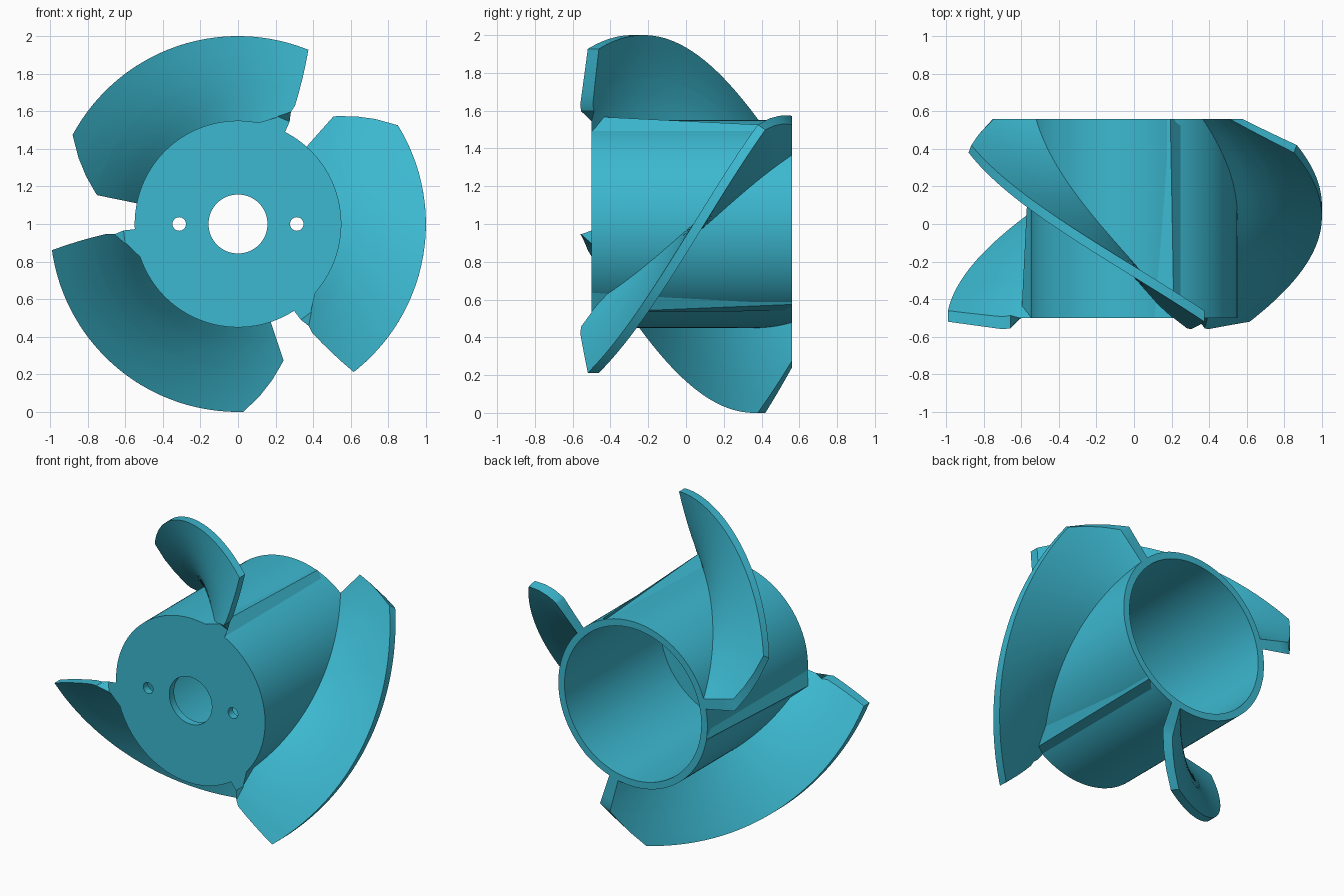
import bpy, bmesh
from math import radians, sin, cos, atan, pi

if "Cube" in bpy.data.objects:
    bpy.data.objects.remove(bpy.data.objects["Cube"])

mat = bpy.data.materials.new("cyan")
mat.diffuse_color = (0.045, 0.48, 0.63, 1)
mat.use_nodes = True
mat.node_tree.nodes["Principled BSDF"].inputs["Base Color"].default_value = mat.diffuse_color


def polar(r, deg, y):
    a = radians(deg)
    return (r * cos(a), y, 1 + r * sin(a))


def interp(points, x):
    """Piecewise linear lookup."""
    for (x0, y0), (x1, y1) in zip(points, points[1:]):
        if x <= x1:
            return y0 + (y1 - y0) * max(0, x - x0) / (x1 - x0)
    return points[-1][1]


def make(name, bm, smooth=30):
    bmesh.ops.recalc_face_normals(bm, faces=bm.faces)
    me = bpy.data.meshes.new(name)
    bm.to_mesh(me)
    bm.free()
    ob = bpy.data.objects.new(name, me)
    bpy.context.collection.objects.link(ob)
    me.materials.append(mat)
    bpy.ops.object.select_all(action='DESELECT')
    ob.select_set(True)
    bpy.context.view_layer.objects.active = ob
    bpy.ops.object.shade_smooth_by_angle(angle=radians(smooth))
    return ob


# Hub: cup closed at the front with a centre bore, open at the back
def build_hub():
    profile = [(0.157, -0.5), (0.55, -0.5), (0.55, 0.56),
               (0.505, 0.56), (0.505, -0.45), (0.157, -0.45)]
    n = 120
    bm = bmesh.new()
    rings = [[bm.verts.new(polar(r, 360 * i / n, y)) for r, y in profile]
             for i in range(n)]
    m = len(profile)
    for i in range(n):
        a, b = rings[i], rings[(i + 1) % n]
        for j in range(m):
            k = (j + 1) % m
            bm.faces.new((a[j], a[k], b[k], b[j]))
    hub = make("hub", bm)
    # Two small bolt holes
    for x in (-0.313, 0.313):
        bpy.ops.mesh.primitive_cylinder_add(
            vertices=32, radius=0.036, depth=0.3,
            location=(x, -0.48, 1), rotation=(pi / 2, 0, 0))
        cutter = bpy.context.object
        cutter.hide_render = True
        mod = hub.modifiers.new("bolt_hole", 'BOOLEAN')
        mod.object = cutter
        mod.solver = 'EXACT'
        bpy.context.view_layer.objects.active = hub
        bpy.ops.object.modifier_apply(modifier=mod.name)
        bpy.data.objects.remove(cutter)


# Helical blade with trimmed front and back ends
PITCH = 93  # degrees of twist per unit of length
FRONT = [(0.53, -0.5), (0.61, -0.5), (0.66, -0.555), (0.70, -0.56), (1.0, -0.52)]
BACK_F = [(0.53, 0.56), (0.765, 0.56), (1.0, 0.38)]
BACK_R = [(0.53, 0.56), (0.78, 0.56), (1.0, 0.42)]
RADII = [0.53, 0.61, 0.66, 0.70, 0.765, 0.78, 0.85, 0.92, 1.0]


def build_blade(name, turn, steps=48):
    bm = bmesh.new()
    sides = []
    for rear in (False, True):
        rows = []
        for r in RADII:
            dy = 0.05 / sin(atan(radians(PITCH) * r)) if rear else 0
            y0 = interp(FRONT, r)
            if r > 0.62:
                y0 += dy
            y1 = interp(BACK_R if rear else BACK_F, r)
            row = []
            for s in range(steps + 1):
                y = y0 + (y1 - y0) * s / steps
                row.append(bm.verts.new(
                    polar(r, turn - 52 + PITCH * (y - dy + 0.52), y)))
            rows.append(row)
        sides.append(rows)
        for a, b in zip(rows, rows[1:]):
            for s in range(steps):
                bm.faces.new((a[s], a[s + 1], b[s + 1], b[s]))
    f, k = sides
    # Close root, tip and both ends
    for i in (0, -1):
        for s in range(steps):
            bm.faces.new((f[i][s], f[i][s + 1], k[i][s + 1], k[i][s]))
    for s in (0, -1):
        for i in range(len(RADII) - 1):
            bm.faces.new((f[i][s], f[i + 1][s], k[i + 1][s], k[i][s]))
    make(name, bm)


# Low tapering ridge along the hub from each blade root
def build_ridge(name, turn):
    bm = bmesh.new()
    ends = []
    for y, crest in ((-0.5, 0.608), (0.56, 0.552)):
        ends.append([bm.verts.new(polar(r, turn + d, y)) for r, d in
                     ((0.548, -41), (crest, -50.5), (0.548, -57), (0.53, -50.5))])
    a, b = ends
    for i in range(4):
        j = (i + 1) % 4
        bm.faces.new((a[i], a[j], b[j], b[i]))
    bm.faces.new(a)
    bm.faces.new(b)
    make(name, bm, 5)


build_hub()
for i, side in enumerate(("right", "top", "left")):
    build_blade("blade_" + side, 120 * i)
    build_ridge("blade_root_ridge_" + side, 120 * i)
